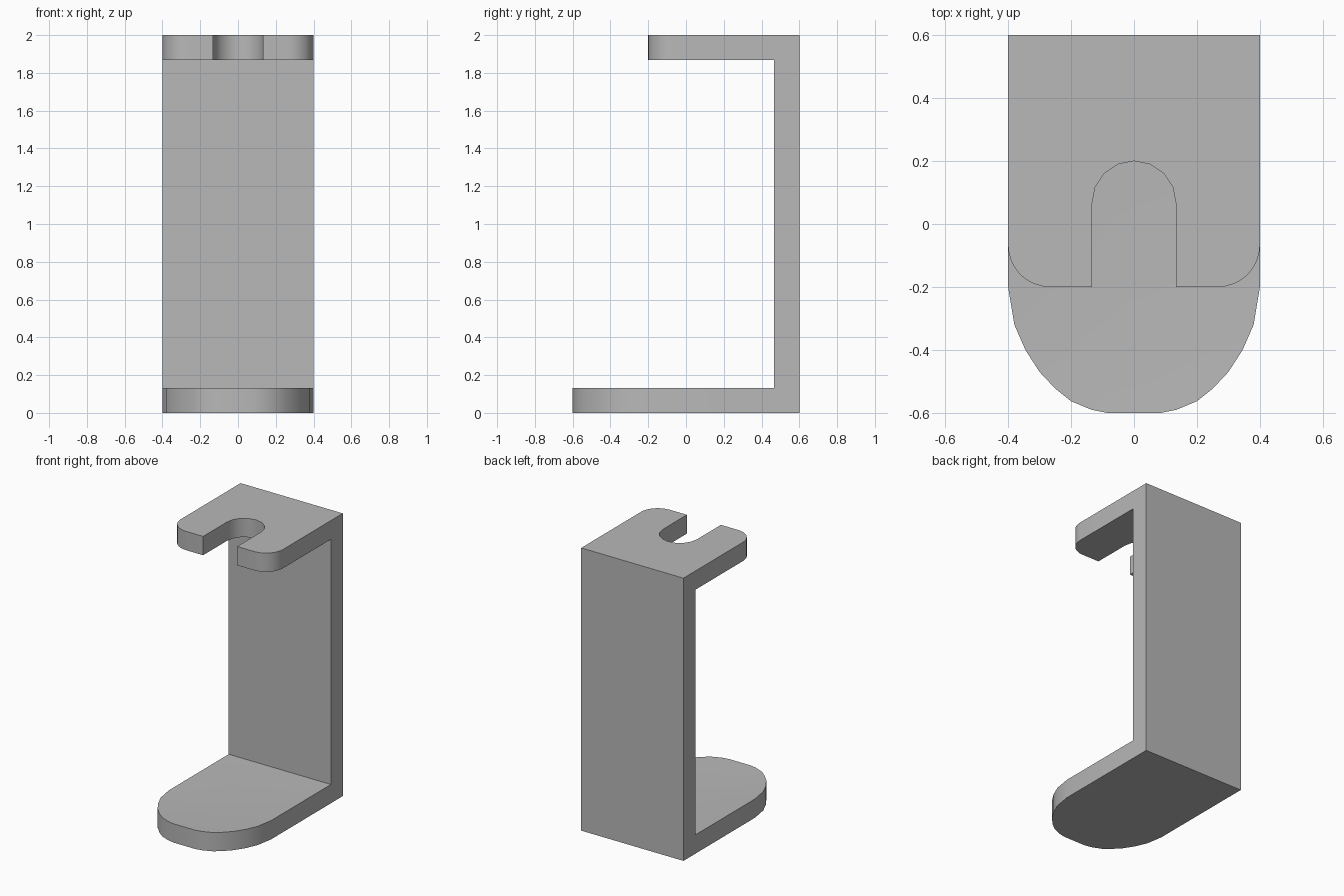
import bpy, bmesh
from math import sin, cos, pi

if "Cube" in bpy.data.objects:
    bpy.data.objects.remove(bpy.data.objects["Cube"], do_unlink=True)

GREY = (0.48, 0.48, 0.48, 1)
mat = bpy.data.materials.new("plain grey")
mat.use_nodes = True
mat.diffuse_color = GREY
mat.node_tree.nodes["Principled BSDF"].inputs["Base Color"].default_value = GREY

HALF, BACK, THICK, TALL = 0.4, 0.6, 0.133, 2.0
INNER = BACK - THICK          # front face of the upright


def arc(cx, cy, r, a0, a1, n):
    return [(cx + r * cos(a0 + (a1 - a0) * i / n),
             cy + r * sin(a0 + (a1 - a0) * i / n)) for i in range(n + 1)]


def mirrored(half):
    return half + [(-x, y) for x, y in reversed(half) if abs(x) > 1e-5]


def prism(outline, z0, z1, dish=0, open_back=False):
    """Extrude an outline; dish sinks the middle of the top."""
    bm = bmesh.new()
    low = [bm.verts.new((x, y, z0)) for x, y in outline]
    high = [bm.verts.new((x, y, z1)) for x, y in outline]
    n = len(outline)
    bm.faces.new(low)
    if dish:
        mid = bm.verts.new((0, (INNER - BACK) / 2, z1 - dish))
    else:
        bm.faces.new(high)
    for i in range(n):
        j = (i + 1) % n
        if dish:
            bm.faces.new((high[i], high[j], mid))
        if not (open_back and outline[i][1] == outline[j][1] == INNER):
            bm.faces.new((low[i], low[j], high[j], high[i]))
    bmesh.ops.recalc_face_normals(bm, faces=bm.faces)
    return bm


def finish(name, bm):
    me = bpy.data.meshes.new(name)
    bm.to_mesh(me)
    bm.free()
    me.materials.append(mat)
    ob = bpy.data.objects.new(name, me)
    bpy.context.collection.objects.link(ob)
    bpy.ops.object.select_all(action='DESELECT')
    ob.select_set(True)
    bpy.context.view_layer.objects.active = ob
    bpy.ops.object.shade_smooth_by_angle(angle=pi / 6)


# Rounded base with a very shallow dish
base = [(HALF, INNER), (HALF, -0.2), (0.38, -0.32), (0.345, -0.4), (0.3, -0.47),
        (0.25, -0.523), (0.2, -0.563), (0.135, -0.59), (0.085, -BACK)]
finish("base", prism(mirrored(base), 0, THICK, dish=0.02, open_back=True))

# Top plate with rounded front corners and a round-ended slot
plate = [(HALF, INNER)]
plate += arc(HALF - THICK, -0.2 + THICK, THICK, 0, -pi / 2, 8)
plate += [(THICK, -0.2)]
plate += arc(0, 0.2 - THICK, THICK, 0, pi / 2, 4)
finish("slotted_top", prism(mirrored(plate), TALL - THICK, TALL, open_back=True))

# Upright back, left open where the two plates join it
wall = prism([(HALF, INNER), (HALF, BACK), (-HALF, BACK), (-HALF, INNER)], 0, TALL)
for z in (THICK, TALL - THICK):
    bmesh.ops.bisect_plane(wall, geom=wall.verts[:] + wall.edges[:] + wall.faces[:],
                           plane_co=(0, 0, z), plane_no=(0, 0, 1))
joints = [f for f in wall.faces if f.normal.y < -0.9
          and not THICK < f.calc_center_median().z < TALL - THICK]
bmesh.ops.delete(wall, geom=joints, context='FACES')
finish("upright", wall)
